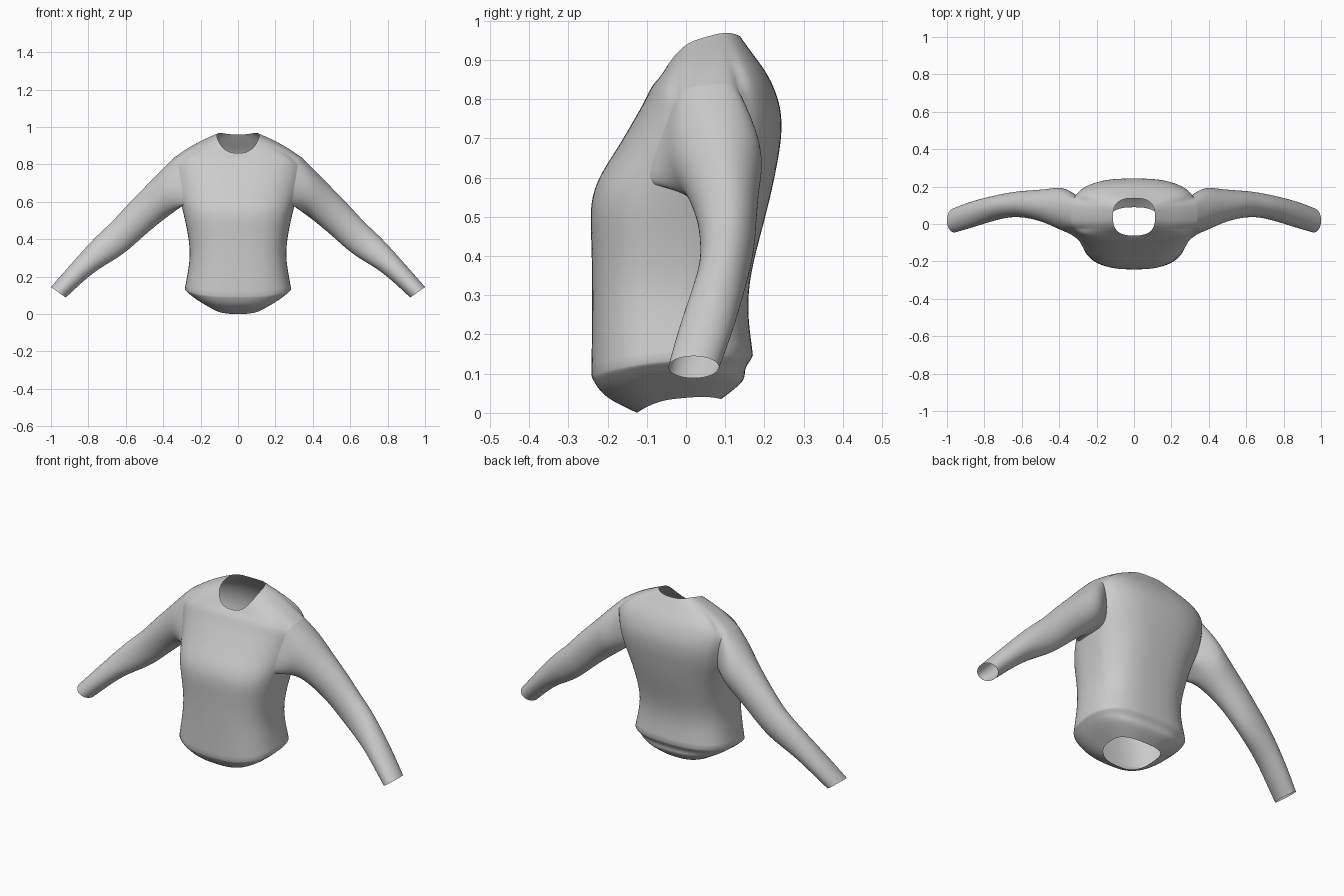
import bpy, bmesh
from math import sin, cos, pi, copysign
from mathutils import Vector

if "Cube" in bpy.data.objects:
    bpy.data.objects.remove(bpy.data.objects["Cube"])

N = 40                      # points round the torso
C0, C1 = 7, 13              # armhole columns on the +x side
R0, R1 = 8, 12              # armhole rows

# Torso rings: half width, y front, y back, z front, z side, z back
TORSO = [
    (.145, -.125, .09, .0, .037, .035),
    (.235, -.205, .157, .037, .088, .085),
    (.268, -.230, .145, .07, .115, .107),
    (.286, -.242, .172, .093, .132, .145),
    (.265, -.240, .155, .21, .24, .26),
    (.255, -.240, .165, .33, .33, .36),
    (.270, -.241, .195, .43, .44, .47),
    (.288, -.247, .218, .535, .52, .56),
    (.305, -.222, .232, .605, .575, .63),
    (.320, -.178, .243, .67, .64, .69),
    (.335, -.140, .246, .735, .71, .76),
    (.348, -.108, .230, .79, .775, .82),
    (.345, -.092, .205, .825, .835, .87),
    (.245, -.080, .170, .842, .902, .915),
    (.113, -.062, .138, .86, .955, .96),
]

# Sleeve rings: upper x, z; lower x, z; y front, y back
SLEEVE = [
    (.405, .778, .355, .535, -.042, .203),
    (.49, .688, .42, .487, .0, .188),
    (.60, .578, .50, .420, .03, .181),
    (.675, .490, .565, .360, .037, .176),
    (.755, .422, .635, .303, .034, .163),
    (.85, .317, .75, .240, .003, .14),
    (.93, .226, .84, .163, -.025, .115),
    (1.001, .145, .92, .088, -.046, .085),
]


def power(v, p):
    return copysign(abs(v) ** p, v)


def torso_ring(w, yf, yb, zf, zs, zb, p=.74):
    pts = []
    for i in range(N):
        t = 2 * pi * i / N
        c = cos(t)
        pts.append(Vector((w * power(sin(t), p),
                           (yf + yb) / 2 - (yb - yf) / 2 * power(c, p),
                           zs + (zf - zb) / 2 * c + ((zf + zb) / 2 - zs) * c * c)))
    return pts


def sleeve_ring(ux, uz, lx, lz, yf, yb, n):
    c = Vector(((ux + lx) / 2, (yf + yb) / 2, (uz + lz) / 2))
    a = Vector(((ux - lx) / 2, 0, (uz - lz) / 2))
    b = Vector((0, (yb - yf) / 2, 0))
    return [c - a * cos(2 * pi * j / n) + b * sin(2 * pi * j / n) for j in range(n)]


def loft(name, rings, skip=lambda r, i: False, crease_row=None):
    bm = bmesh.new()
    rows = [[bm.verts.new(p) for p in ring] for ring in rings]
    n = len(rings[0])
    for r in range(len(rows) - 1):
        for i in range(n):
            if not skip(r, i):
                k = (i + 1) % n
                bm.faces.new((rows[r][i], rows[r][k], rows[r + 1][k], rows[r + 1][i]))
    if crease_row is not None:
        layer = bm.edges.layers.float.new('crease_edge')
        hem = set(rows[crease_row])
        for e in bm.edges:
            if e.verts[0] in hem and e.verts[1] in hem:
                e[layer] = .6
    bmesh.ops.delete(bm, geom=[v for v in bm.verts if not v.link_faces], context='VERTS')
    bmesh.ops.recalc_face_normals(bm, faces=bm.faces)
    for f in bm.faces:
        f.smooth = True
    me = bpy.data.meshes.new(name)
    bm.to_mesh(me)
    bm.free()
    ob = bpy.data.objects.new(name, me)
    bpy.context.collection.objects.link(ob)
    return ob


def subdivide(ob):
    m = ob.modifiers.new('smooth', 'SUBSURF')
    m.levels = m.render_levels = 2


# Armhole loop, starting at the bottom and going towards the back
rings = [torso_ring(*r) for r in TORSO]
mid = N // 4
loop = ([(R0, i) for i in range(mid, C1)] + [(r, C1) for r in range(R0, R1)]
        + [(R1, i) for i in range(C1, C0, -1)] + [(r, C0) for r in range(R1, R0, -1)]
        + [(R0, i) for i in range(C0, mid)])
n = len(loop)
for _ in range(2):          # round off the armhole corners
    pts = [rings[r][i] for r, i in loop]
    for j, (r, i) in enumerate(loop):
        rings[r][i] = pts[j] * .5 + (pts[j - 1] + pts[(j + 1) % n]) * .25
for r, i in loop:           # same armhole on the other side
    p = rings[r][i]
    rings[r][(N - i) % N] = Vector((-p.x, p.y, p.z))


def in_armhole(r, i):
    return R0 <= r < R1 and (C0 <= i < C1 or C0 <= N - 1 - i < C1)


# Torso, open at the neck, hem and armholes
subdivide(loft('torso', rings, in_armhole, crease_row=3))

# Sleeves, sewn to the armhole and mirrored
arm = [[rings[r][i].copy() for r, i in loop]] + [sleeve_ring(*s, n) for s in SLEEVE]
sleeves = loft('sleeves', arm)
mirror = sleeves.modifiers.new('mirror', 'MIRROR')
mirror.use_mirror_merge = False
subdivide(sleeves)
